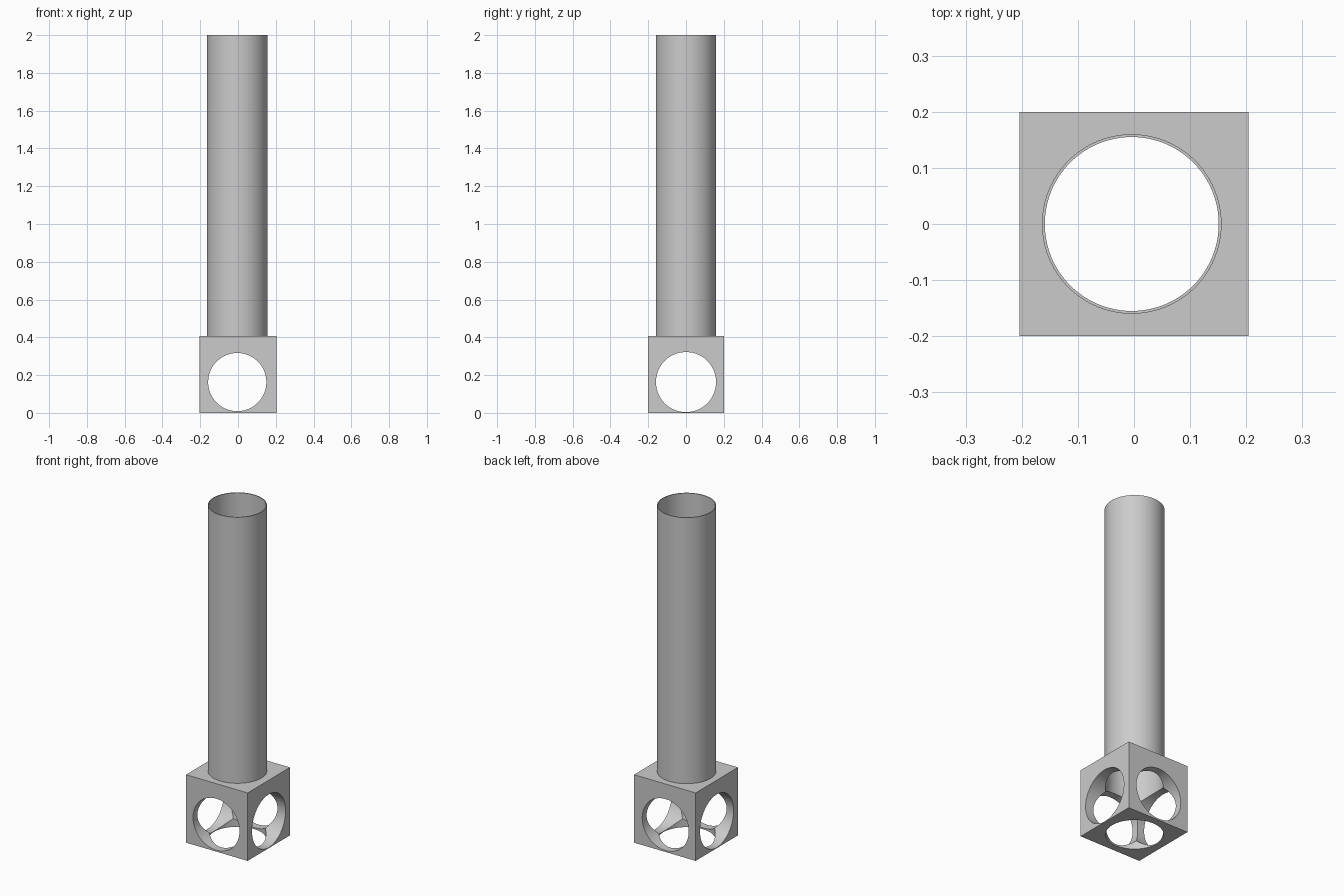
import bpy
from math import pi

if "Cube" in bpy.data.objects:
    bpy.data.objects.remove(bpy.data.objects["Cube"])

CX, CZ = -0.004, 0.163      # bore axis offsets
BOX_TOP = 0.407


def cylinder(name, radius, depth, loc, rot=(0, 0, 0)):
    bpy.ops.mesh.primitive_cylinder_add(vertices=96, radius=radius, depth=depth,
                                        location=loc, rotation=rot)
    ob = bpy.context.object
    ob.name = name
    return ob


def cut(target, cutter):
    mod = target.modifiers.new("bore", 'BOOLEAN')
    mod.operation = 'DIFFERENCE'
    mod.solver = 'EXACT'
    mod.object = cutter
    bpy.context.view_layer.objects.active = target
    bpy.ops.object.modifier_apply(modifier=mod.name)
    bpy.data.objects.remove(cutter)


def smooth(ob):
    bpy.ops.object.select_all(action='DESELECT')
    ob.select_set(True)
    bpy.context.view_layer.objects.active = ob
    bpy.ops.object.shade_smooth_by_angle()


# Base block, bored through along all three axes
bpy.ops.mesh.primitive_cube_add(size=1, location=(0, 0, BOX_TOP / 2))
block = bpy.context.object
block.name = "base_block"
block.scale = (0.408, 0.4, BOX_TOP)
bpy.ops.object.transform_apply(location=True, rotation=False, scale=True)
cut(block, cylinder("bore_y", 0.154, 1, (CX, 0, CZ), (pi / 2, 0, 0)))
cut(block, cylinder("bore_x", 0.159, 1, (0, 0, CZ), (0, pi / 2, 0)))
cut(block, cylinder("bore_z", 0.155, 1, (CX, 0, 0.2)))
smooth(block)

# Thin-walled upright tube
height = 2 - BOX_TOP
mid = BOX_TOP + height / 2
tube = cylinder("upright_tube", 0.16, height, (CX, 0, mid))
cut(tube, cylinder("tube_bore", 0.155, height + 0.2, (CX, 0, mid)))
smooth(tube)
